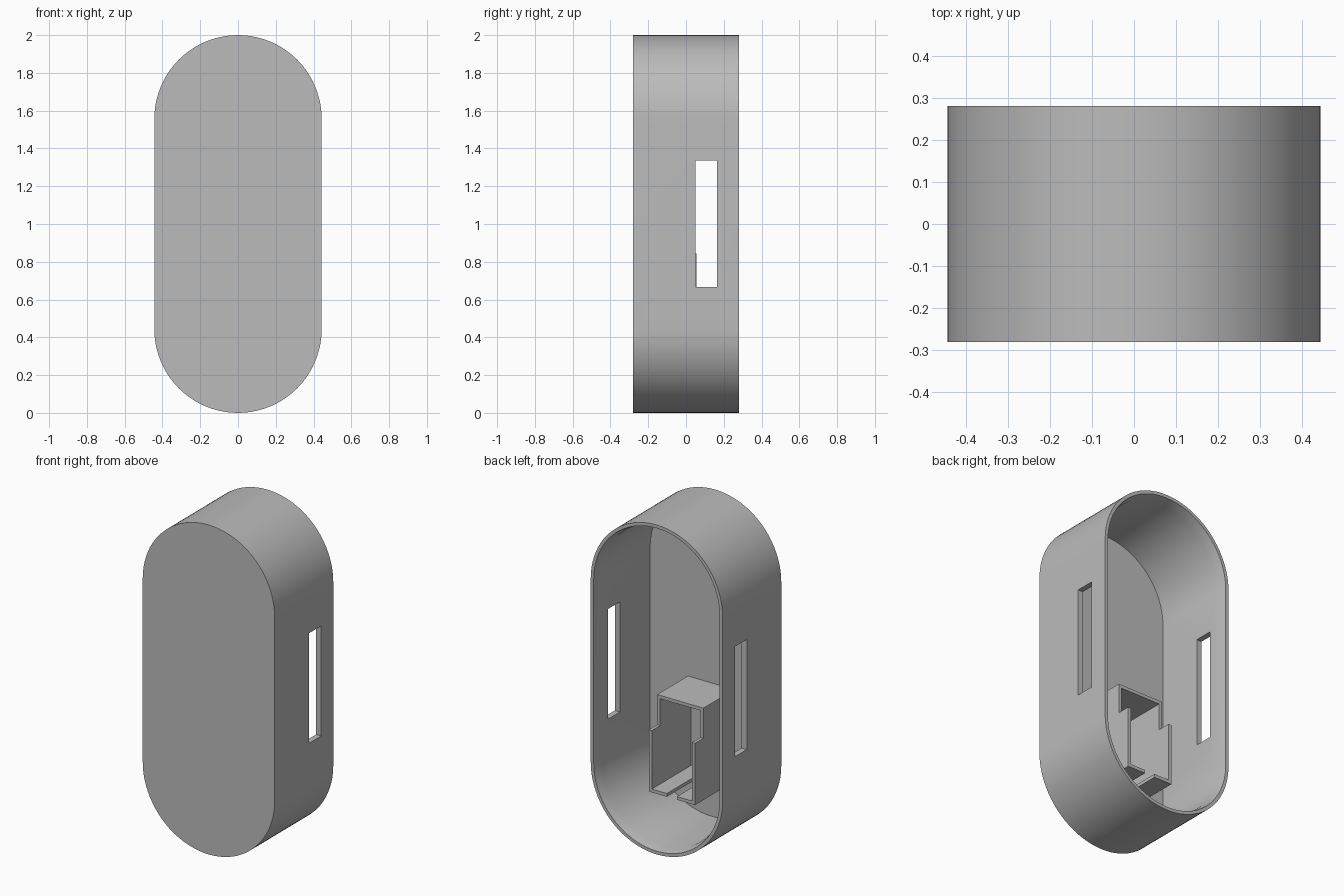
import bpy, bmesh, math
from mathutils import Vector

if "Cube" in bpy.data.objects:
    bpy.data.objects.remove(bpy.data.objects["Cube"], do_unlink=True)

HALF_W, HALF_D, WALL, LIP = 0.443, 0.281, 0.034, 0.02
FLOOR_Y = -0.24

grey = bpy.data.materials.new("plain grey")
grey.use_nodes = True
colour = (0.5, 0.5, 0.5, 1)
grey.diffuse_color = colour
grey.node_tree.nodes["Principled BSDF"].inputs["Base Color"].default_value = colour


def make_object(name, bm):
    bmesh.ops.recalc_face_normals(bm, faces=bm.faces)
    mesh = bpy.data.meshes.new(name)
    bm.to_mesh(mesh)
    bm.free()
    mesh.materials.append(grey)
    obj = bpy.data.objects.new(name, mesh)
    bpy.context.collection.objects.link(obj)
    return obj


def box(name, low, high):
    bm = bmesh.new()
    bmesh.ops.create_cube(bm, size=1)
    low, high = Vector(low), Vector(high)
    for v in bm.verts:
        v.co = (low + high) / 2 + v.co * (high - low)
    return make_object(name, bm)


def cut(target, low, high):
    cutter = box("cutter", low, high)
    cutter.hide_render = True
    mod = target.modifiers.new("cut", 'BOOLEAN')
    mod.operation = 'DIFFERENCE'
    mod.solver = 'EXACT'
    mod.object = cutter
    bpy.context.view_layer.objects.active = target
    bpy.ops.object.modifier_apply(modifier=mod.name)
    bpy.data.objects.remove(cutter, do_unlink=True)


def stadium_ring(bm, y, inset, steps=40):
    ring = []
    for centre_z, start in ((2 - HALF_W, 0), (HALF_W, math.pi)):
        for i in range(steps + 1):
            a = start + math.pi * i / steps
            r = HALF_W - inset
            ring.append(bm.verts.new((r * math.cos(a), y, centre_z + r * math.sin(a))))
    return ring


# Pill-shaped tray, open at the back, with the wall thinning towards the rim
bm = bmesh.new()
rings = [stadium_ring(bm, y, inset) for y, inset in (
    (-HALF_D, 0), (HALF_D, 0), (HALF_D, LIP), (0.22, WALL), (FLOOR_Y, WALL))]
for a, b in zip(rings, rings[1:]):
    for i in range(len(a)):
        j = (i + 1) % len(a)
        bm.faces.new((a[i], a[j], b[j], b[i]))
bm.faces.new(rings[0])
bm.faces.new(rings[-1])
shell = make_object("shell", bm)

# Tall slot through both side walls
for side in (-1, 1):
    xs = sorted((side * 0.35, side * 0.5))
    cut(shell, (xs[0], 0.05, 0.667), (xs[1], 0.165, 1.335))

# Stepped bracket standing on the tray floor
bm = bmesh.new()
back = FLOOR_Y - 0.01
profile = [(back, 0.285), (0.135, 0.285), (0.135, 0.66),
           (0.055, 0.66), (0.055, 0.843), (back, 0.843)]
face = bm.faces.new([bm.verts.new((-0.155, y, z)) for y, z in profile])
extruded = bmesh.ops.extrude_face_region(bm, geom=[face])["geom"]
bmesh.ops.translate(bm, vec=(0.31, 0, 0),
                    verts=[g for g in extruded if isinstance(g, bmesh.types.BMVert)])
bracket = make_object("bracket", bm)

# Hollow inside and cable gap in the bottom plate
cut(bracket, (-0.135, -0.3, 0.305), (0.135, 0.3, 0.823))
cut(bracket, (-0.034, -0.3, 0.2), (0.034, 0.3, 0.35))

# Smooth rounded walls with crisp edges
bpy.ops.object.select_all(action='DESELECT')
shell.select_set(True)
bpy.context.view_layer.objects.active = shell
bpy.ops.object.shade_smooth_by_angle(angle=math.radians(30))
